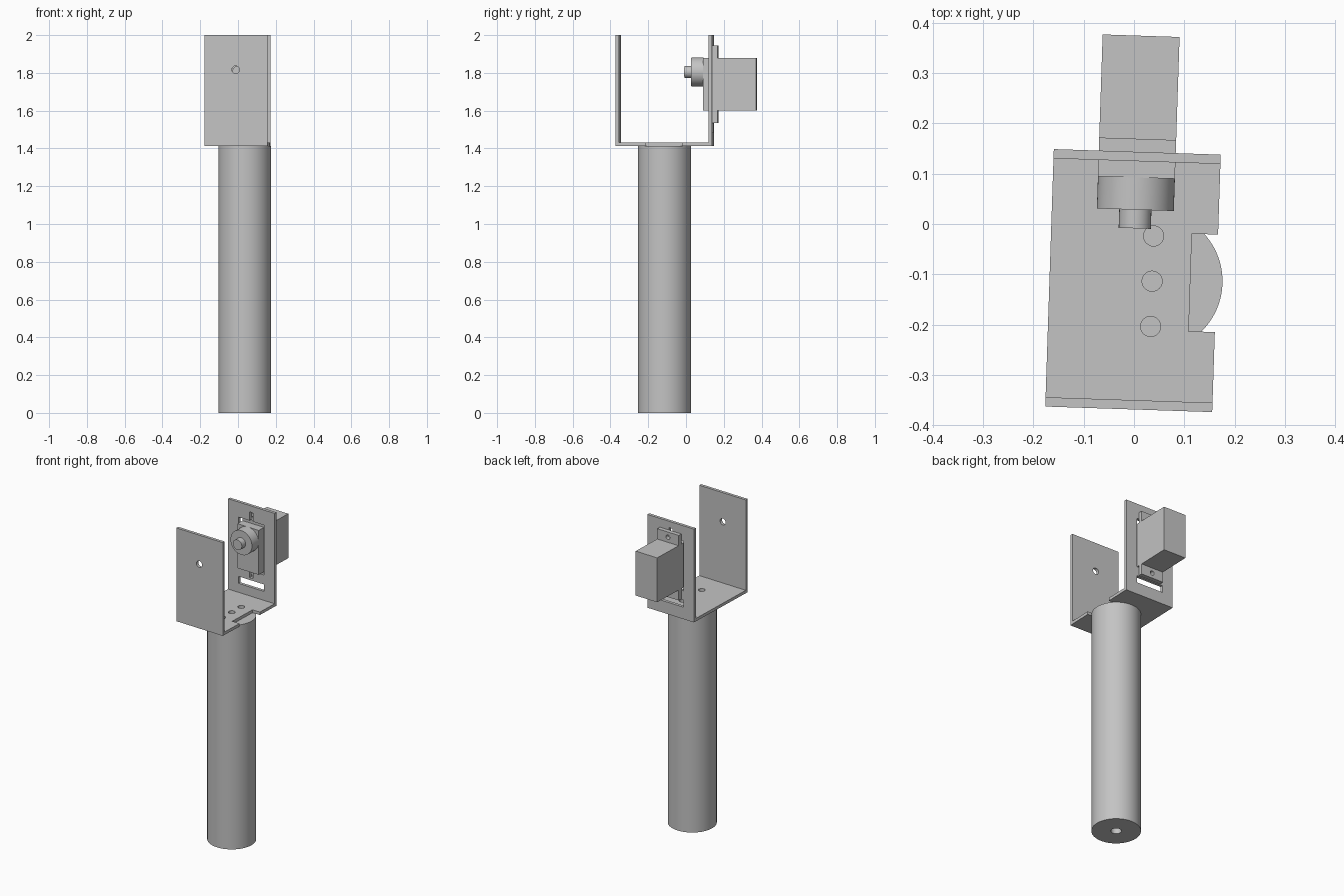
import bpy, bmesh, math
from mathutils import Matrix, Vector

cube = bpy.data.objects.get("Cube")
if cube:
    bpy.data.objects.remove(cube, do_unlink=True)

grey = bpy.data.materials.new("plain grey")
grey.use_nodes = True
COLOUR = (0.55, 0.55, 0.55, 1)
grey.diffuse_color = COLOUR
grey.node_tree.nodes["Principled BSDF"].inputs["Base Color"].default_value = COLOUR

# the head is turned slightly about the vertical axis
FRAME = Matrix.Translation((-0.002, -0.1125, 0)) @ Matrix.Rotation(math.radians(-1.9), 4, "Z")


def finish(name, bm):
    bmesh.ops.recalc_face_normals(bm, faces=bm.faces)
    bm.transform(FRAME)
    mesh = bpy.data.meshes.new(name)
    bm.to_mesh(mesh)
    bm.free()
    mesh.materials.append(grey)
    ob = bpy.data.objects.new(name, mesh)
    bpy.context.collection.objects.link(ob)
    return ob


def box(name, x, y, z):
    """Box from (low, high) pairs."""
    bm = bmesh.new()
    bmesh.ops.create_cube(bm, size=1)
    for v in bm.verts:
        v.co = [(a + b) / 2 + c * (b - a) for (a, b), c in zip((x, y, z), v.co)]
    return finish(name, bm)


def cylinder(name, start, end, radius, sides=64):
    start, end = Vector(start), Vector(end)
    axis = end - start
    bm = bmesh.new()
    turn = axis.to_track_quat("Z", "Y").to_matrix().to_4x4()
    bmesh.ops.create_cone(bm, cap_ends=True, segments=sides, radius1=radius,
                          radius2=radius, depth=axis.length,
                          matrix=Matrix.Translation((start + end) / 2) @ turn)
    return finish(name, bm)


def extrude(name, points, step):
    bm = bmesh.new()
    face = bm.faces.new([bm.verts.new(p) for p in points])
    new = bmesh.ops.extrude_face_region(bm, geom=[face])["geom"]
    bmesh.ops.translate(bm, vec=step, verts=[g for g in new if isinstance(g, bmesh.types.BMVert)])
    return finish(name, bm)


def activate(ob):
    bpy.ops.object.select_all(action="DESELECT")
    ob.select_set(True)
    bpy.context.view_layer.objects.active = ob


def cut(ob, *cutters):
    for cutter in cutters:
        activate(ob)
        mod = ob.modifiers.new("cut", "BOOLEAN")
        mod.operation = "DIFFERENCE"
        mod.solver = "EXACT"
        mod.object = cutter
        bpy.ops.object.modifier_apply(modifier=mod.name)
        bpy.data.objects.remove(cutter, do_unlink=True)


def smooth(ob):
    activate(ob)
    bpy.ops.object.shade_smooth_by_angle(angle=math.radians(30))


W, D, T = 0.166, 0.256, 0.0185      # bracket half width, half depth, sheet thickness
LOW, TOP = 1.412, 2.0
POST_X = 0.038

# post with a blind hole in its foot
post = cylinder("post", (POST_X, 0, 0), (POST_X, 0, LOW), 0.14, 96)
cut(post, cylinder("cutter", (POST_X, 0, -0.1), (POST_X, 0, 0.25), 0.03, 32))
smooth(post)

# U-shaped bracket
profile = [(-D, LOW), (D, LOW), (D, TOP), (D - T, TOP),
           (D - T, LOW + T), (T - D, LOW + T), (T - D, TOP), (-D, TOP)]
bracket = extrude("bracket", [(-W, y, z) for y, z in profile], (2 * W, 0, 0))

# base holes, side notch and front pivot hole
for y in (-0.09, 0, 0.09):
    cut(bracket, cylinder("cutter", (POST_X, y, LOW - 0.1), (POST_X, y, LOW + 0.1), 0.02, 32))
cut(bracket,
    box("cutter", (0.114, 0.3), (-0.097, 0.097), (LOW - 0.1, LOW + 0.1)),
    cylinder("cutter", (-0.002, -0.4, 1.817), (-0.002, -0.1, 1.817), 0.02, 32))

# motor window, screw slots and lower slot in the rear wall
BACK = (0.2, 0.3)
cut(bracket,
    box("cutter", (-0.093, 0.091), BACK, (1.59, 1.905)),
    box("cutter", (-0.013, 0.013), BACK, (1.545, 1.96)),
    box("cutter", (-0.093, 0.091), BACK, (1.487, 1.531)))
smooth(bracket)

# motor body and mounting flange
HALF = 0.0765
body = box("motor_body", (-HALF, HALF), (0.205, 0.487), (1.6, 1.88))
flange = box("motor_flange", (-HALF, HALF), (D, 0.282), (1.535, 1.945))
for z in (1.568, 1.912):
    cut(flange, cylinder("cutter", (0, 0.2, z), (0, 0.35, z), 0.014, 24))
smooth(flange)

# gear housing and output shaft
AXLE = 1.805
smooth(cylinder("gear_housing", (0, 0.141, AXLE), (0, 0.205, AXLE), HALF))
smooth(cylinder("output_shaft", (0, 0.104, AXLE), (0, 0.141, AXLE), 0.032, 32))
